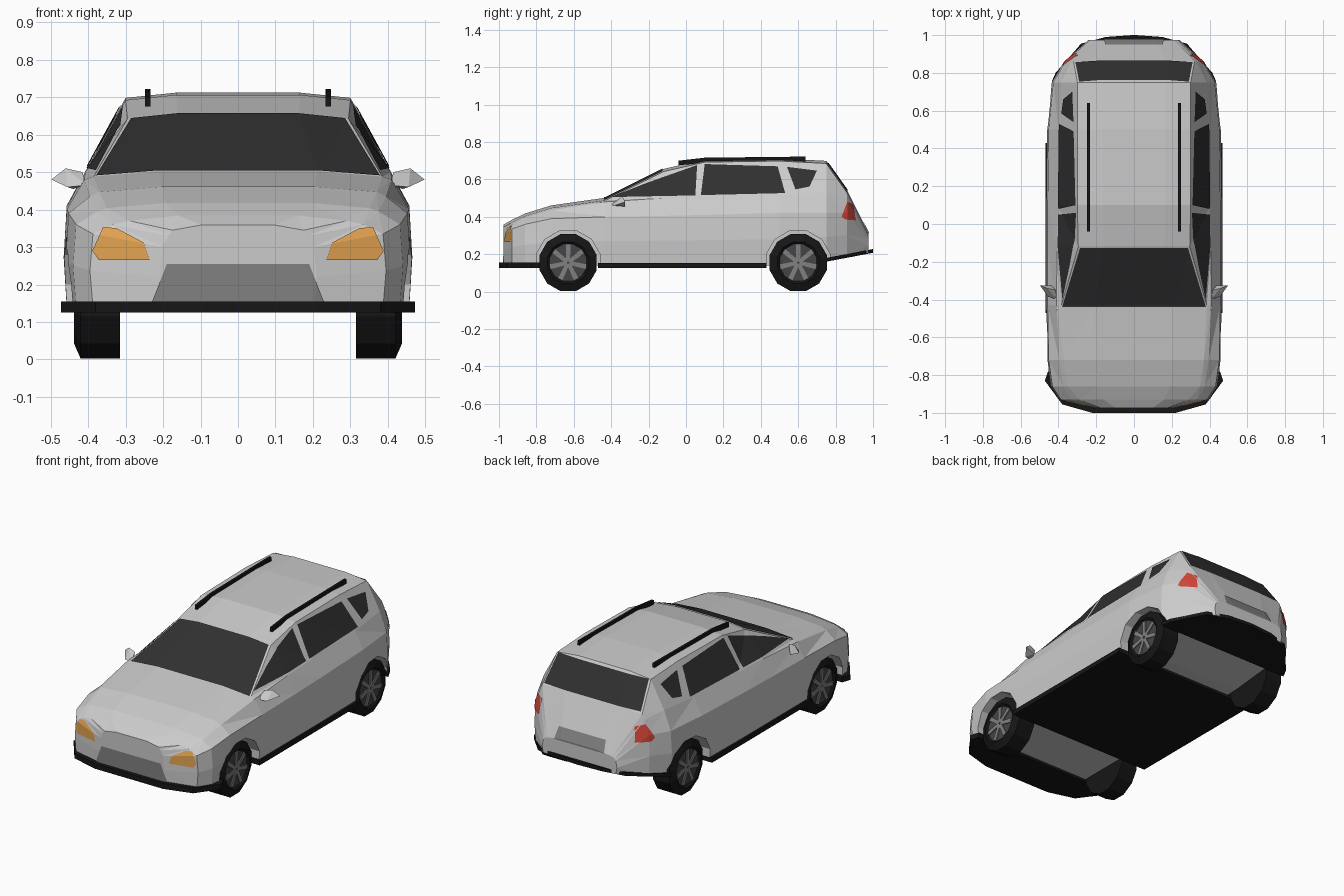
import bpy, bmesh, math
from mathutils import Vector

if "Cube" in bpy.data.objects:
    bpy.data.objects.remove(bpy.data.objects["Cube"])


def material(name, *rgb):
    m = bpy.data.materials.new(name)
    m.diffuse_color = (*rgb, 1)
    m.use_nodes = True
    m.node_tree.nodes["Principled BSDF"].inputs["Base Color"].default_value = m.diffuse_color
    return m


BLACK = material("black_trim", .008, .008, .008)
GLASS = material("dark_glass", .03, .03, .03)
AMBER = material("amber", .75, .36, .08)
RED = material("red", .65, .06, .04)
MID = material("mid_grey", .22, .22, .22)
DARK = material("dark_grey", .06, .06, .06)


def finish(name, bm, mat=None, mirror=False):
    me = bpy.data.meshes.new(name)
    bm.to_mesh(me)
    bm.free()
    ob = bpy.data.objects.new(name, me)
    bpy.context.collection.objects.link(ob)
    if mat:
        me.materials.append(mat)
    if mirror:
        ob.modifiers.new("mirror", 'MIRROR')
    return ob


def bridge(bm, rings):
    n = len(rings[0])
    for a, b in zip(rings, rings[1:]):
        for i in range(n):
            j = (i + 1) % n
            bm.faces.new((a[i], a[j], b[j], b[i]))
    bm.faces.new(rings[0])
    bm.faces.new(rings[-1])
    bmesh.ops.recalc_face_normals(bm, faces=bm.faces)


def prism(name, pts, offset, mat=None, mirror=False):
    bm = bmesh.new()
    off = Vector(offset)
    bridge(bm, [[bm.verts.new(p) for p in pts],
                [bm.verts.new(Vector(p) + off) for p in pts]])
    return finish(name, bm, mat, mirror)


# Body shell: y, half width, sill z, shoulder z, belt x, belt z, roof x, roof z
STATIONS = [
    (-.975, .21, .14, .30, .185, .33, .175, .345),
    (-.93, .395, .14, .335, .335, .36, .29, .37),
    (-.86, .44, .14, .36, .375, .395, .35, .404),
    (-.72, .46, .14, .39, .395, .435, .37, .447),
    (-.43, .465, .14, .40, .41, .48, .385, .488),
    (-.12, .465, .14, .405, .408, .50, .295, .642),
    (.10, .465, .14, .41, .405, .505, .30, .692),
    (.50, .46, .14, .42, .40, .515, .30, .698),
    (.75, .435, .165, .42, .385, .53, .30, .685),
    (.86, .37, .185, .42, .335, .50, .32, .53),
    (.975, .24, .205, .28, .225, .29, .21, .30)]
shell = bmesh.new()
rings = []
for y, w, zb, zs, bx, bz, rx, rz in STATIONS:
    half = [(w - .008, zb), (w, (zb + zs) / 2), (w - .008, zs),
            (bx, bz), (rx, rz), (rx * .55, rz + .014)]
    ring = half + [(-x, z) for x, z in reversed(half)]
    rings.append([shell.verts.new((x, y, z)) for x, z in ring])
bridge(shell, rings)
bmesh.ops.triangulate(shell, faces=shell.faces)
body = finish("body", shell.copy())


def patch(name, pts, axis, sign, mat, mirror=False):
    """Panel trimmed from the shell inside a convex outline seen along an axis."""
    bm = shell.copy()
    view = Vector((0, 0, 0))
    view[axis] = sign
    outline = []
    for p in pts:
        q = list(p)
        q.insert(axis, 0)
        outline.append(Vector(q))
    centre = sum(outline, Vector()) / len(outline)
    for a, b in zip(outline, outline[1:] + outline[:1]):
        no = (b - a).cross(view).normalized()
        if no.dot(centre - a) > 0:
            no = -no
        bmesh.ops.bisect_plane(bm, geom=bm.verts[:] + bm.edges[:] + bm.faces[:],
                               plane_co=a, plane_no=no, clear_outer=True)
    bm.normal_update()
    bad = [f for f in bm.faces if f.normal.dot(view) < .3]
    bmesh.ops.delete(bm, geom=bad, context='FACES')
    bm.normal_update()
    for v in bm.verts:
        v.co += v.normal * .004
    return finish(name, bm, mat, mirror)


def both(half):
    return half + [(-x, v) for x, v in reversed(half)]


# Glass
patch("front_side_window", [(-.40, .503), (-.22, .575), (.06, .675), (.05, .512)], 0, 1, GLASS, True)
patch("rear_side_window", [(.08, .514), (.10, .68), (.49, .668), (.53, .525)], 0, 1, GLASS, True)
patch("quarter_window", [(.54, .665), (.585, .545), (.66, .56), (.70, .645)], 0, 1, GLASS, True)
patch("windscreen", both([(.38, -.438), (.285, -.125)]), 2, 1, GLASS)
patch("rear_window", both([(.31, .54), (.29, .685)]), 1, 1, GLASS)

# Lights, grille and rear plate panel
patch("headlight", [(.235, .265), (.25, .31), (.325, .35), (.36, .35), (.388, .29), (.37, .265)],
      1, -1, AMBER, True)
patch("tail_light", [(.83, .40), (.86, .48), (.89, .465), (.905, .38), (.85, .385)], 0, 1, RED, True)
patch("grille", both([(.23, .15), (.19, .255)]), 1, -1, MID)
patch("plate_panel", both([(.16, .305), (.15, .37)]), 1, 1, MID)
shell.free()

# Dark lower trim: front lip, floor and rear bumper
for name, half, zf, h in (
        ("front_lip", [(.455, -.78), (.472, -.83), (.38, -.955), (.22, -1)], lambda y: .125, .03),
        ("floor", [(.468, -.47), (.468, .43)], lambda y: .125, .028),
        ("rear_bumper_lip", [(.435, .755), (.415, .80), (.28, .955), (.15, .99), (.01, 1)],
         lambda y: .16 + (y - .75) * .19, .02)):
    prism(name, [(x, y, zf(y)) for x, y in both(half)], (0, 0, h), BLACK)

# Roof rails
prism("roof_rail", [(.234, y, z) for y, z in
                    ((-.04, .675), (-.04, .70), (.1, .716), (.64, .722), (.64, .69), (.1, .69))],
      (.014, 0, 0), BLACK, True)

# Door mirrors
bm = bmesh.new()
for p in ((.405, -.40, .465), (.415, -.35, .50), (.455, -.385, .46), (.46, -.34, .51),
          (.498, -.325, .48), (.44, -.325, .455)):
    bm.verts.new(p)
bmesh.ops.convex_hull(bm, input=bm.verts)
finish("door_mirror", bm, None, True)

# Wheels and wheel arches
SIDES, AXLE_Z = 12, .155
TYRE = [(.315, .10), (.315, .158), (.42, .158), (.438, .115), (.425, .10)]


def spot(x, r, a, y):
    return (x, y + r * math.sin(a), AXLE_Z + r * math.cos(a))


for end, y in (("front", -.63), ("rear", .60)):
    angles = [2 * math.pi * (i + .5) / SIDES for i in range(SIDES)]
    bm = bmesh.new()
    bridge(bm, [[bm.verts.new(spot(x, r, a, y)) for a in angles] for x, r in TYRE])
    finish(end + "_tyre", bm, BLACK, True)

    # rim disc with raised tapered spokes
    prism(end + "_rim", [spot(.42, .102, a, y) for a in angles], (.008, 0, 0), DARK, True)
    bm = bmesh.new()
    for k in range(7):
        a = 2 * math.pi * k / 7
        loop = [(.012, a - 1), (.1, a - .13), (.1, a + .13), (.012, a + 1)]
        bridge(bm, [[bm.verts.new(spot(x, r, t, y)) for r, t in loop] for x in (.425, .434)])
    finish(end + "_spokes", bm, MID, True)

    # wheel pocket cutter, leaving the underside closed between the wheels
    cutter = prism(end + "_arch_cutter", [spot(.308, .176, a, y) for a in angles], (.3, 0, 0), None, True)
    cutter.hide_render = True
    cutter.hide_set(True)
    cut = body.modifiers.new(end + "_arch", 'BOOLEAN')
    cut.operation, cut.object, cut.solver = 'DIFFERENCE', cutter, 'EXACT'
